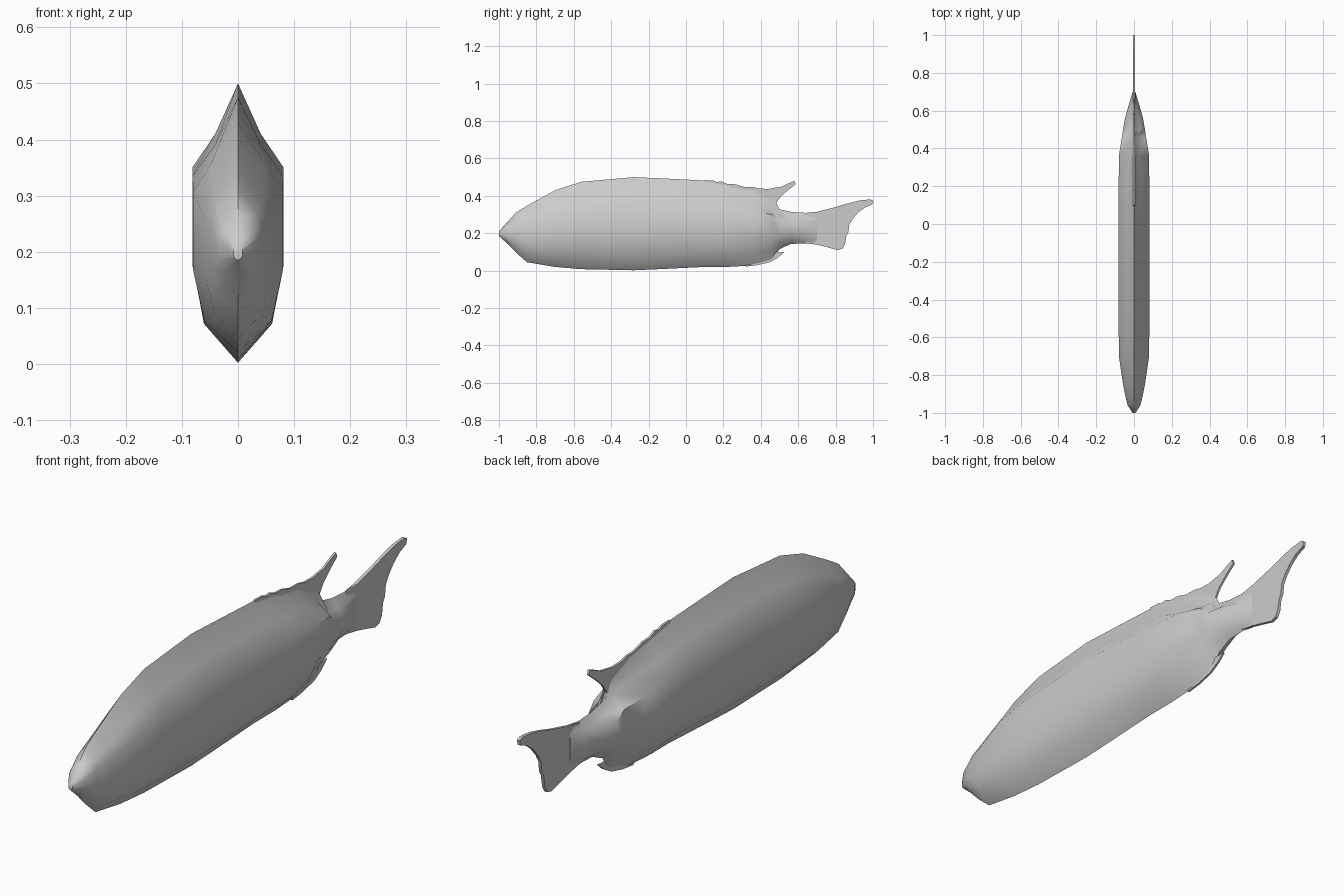
import bpy, bmesh, math

cube = bpy.data.objects.get("Cube")
if cube:
    bpy.data.objects.remove(cube, do_unlink=True)

grey = bpy.data.materials.new("plain grey")
grey.use_nodes = True
COLOUR = (0.6, 0.6, 0.6, 1)
grey.diffuse_color = COLOUR
grey.node_tree.nodes["Principled BSDF"].inputs["Base Color"].default_value = COLOUR


def finish(name, bm, angle):
    bmesh.ops.recalc_face_normals(bm, faces=bm.faces)
    mesh = bpy.data.meshes.new(name)
    bm.to_mesh(mesh)
    bm.free()
    mesh.materials.append(grey)
    obj = bpy.data.objects.new(name, mesh)
    bpy.context.collection.objects.link(obj)
    bpy.ops.object.select_all(action="DESELECT")
    obj.select_set(True)
    bpy.context.view_layer.objects.active = obj
    bpy.ops.object.shade_smooth_by_angle(angle=math.radians(angle))
    return obj


def section(y, top, bottom, w, up, low):
    """Closed ring: pointed back and belly, flat flanks; up/low pinch the shoulders."""
    h = top - bottom
    half = [(up * w, 0.82), (w, 0.70), (w, 0.36), (low * w, 0.14)]
    ring = [(0, 1)] + half + [(0, 0)] + [(-x, f) for x, f in reversed(half)]
    return [(x, y, bottom + f * h) for x, f in ring]


# Body stations: y, back height, belly height, half width, upper pinch, lower pinch
stations = [
    (-1.00, 0.210, 0.185, 0.008, 0.8, 0.8),
    (-0.96, 0.255, 0.150, 0.034, 0.8, 0.7),
    (-0.91, 0.310, 0.098, 0.046, 0.75, 0.7),
    (-0.85, 0.347, 0.045, 0.058, 0.7, 0.7),
    (-0.70, 0.430, 0.020, 0.080, 0.6, 0.75),
    (-0.56, 0.475, 0.008, 0.081, 0.5, 0.75),
    (-0.28, 0.500, 0.002, 0.081, 0.5, 0.75),
    (-0.10, 0.492, 0.010, 0.081, 0.5, 0.75),
    (0.10, 0.482, 0.020, 0.081, 0.5, 0.75),
    (0.22, 0.462, 0.020, 0.081, 0.5, 0.75),
    (0.36, 0.440, 0.028, 0.080, 0.25, 0.5),
    (0.46, 0.405, 0.055, 0.064, 0.15, 0.25),
    (0.50, 0.328, 0.115, 0.058, 0.5, 0.6),
    (0.56, 0.315, 0.143, 0.048, 0.5, 0.6),
    (0.64, 0.309, 0.146, 0.025, 0.6, 0.7),
    (0.70, 0.315, 0.139, 0.007, 0.9, 0.9),
]
bm = bmesh.new()
rings = [[bm.verts.new(p) for p in section(*s)] for s in stations]
n = len(rings[0])
for a, b in zip(rings, rings[1:]):
    for i in range(n):
        j = (i + 1) % n
        bm.faces.new((a[i], a[j], b[j], b[i]))
bm.faces.new(rings[0])
bm.faces.new(rings[-1])
finish("body", bm, 50)


def fin(name, outline, thickness):
    """Thin plate cut to a side outline of (y, z) points."""
    bm = bmesh.new()
    face = bm.faces.new([bm.verts.new((-thickness / 2, y, z)) for y, z in outline])
    out = bmesh.ops.extrude_face_region(bm, geom=[face])
    verts = [g for g in out["geom"] if isinstance(g, bmesh.types.BMVert)]
    bmesh.ops.translate(bm, verts=verts, vec=(thickness, 0, 0))
    return finish(name, bm, 30)


# Ragged dorsal fin with a swept-back tip
fin("dorsal_fin", [
    (0.08, 0.44), (0.10, 0.484), (0.15, 0.481), (0.165, 0.474), (0.19, 0.477),
    (0.22, 0.464), (0.26, 0.463), (0.31, 0.448), (0.36, 0.447), (0.39, 0.439),
    (0.44, 0.437), (0.51, 0.449), (0.55, 0.468), (0.58, 0.480), (0.586, 0.462),
    (0.545, 0.430), (0.505, 0.395), (0.475, 0.350), (0.485, 0.335), (0.40, 0.32),
], 0.008)

# Anal fin with a small notch behind
fin("anal_fin", [
    (0.30, 0.06), (0.32, 0.022), (0.38, 0.029), (0.45, 0.046), (0.495, 0.072),
    (0.527, 0.100), (0.49, 0.098), (0.465, 0.106), (0.48, 0.118), (0.42, 0.13),
], 0.008)

# Forked tail fin, upper lobe longer
fin("tail_fin", [
    (0.64, 0.305), (0.70, 0.315), (0.80, 0.340), (0.87, 0.361), (0.93, 0.376),
    (0.985, 0.381), (1.0, 0.374), (0.996, 0.354), (0.955, 0.337), (0.92, 0.310),
    (0.89, 0.275), (0.873, 0.245), (0.868, 0.205), (0.857, 0.185), (0.850, 0.140),
    (0.836, 0.117), (0.81, 0.110), (0.76, 0.124), (0.70, 0.139), (0.64, 0.150),
], 0.012)
